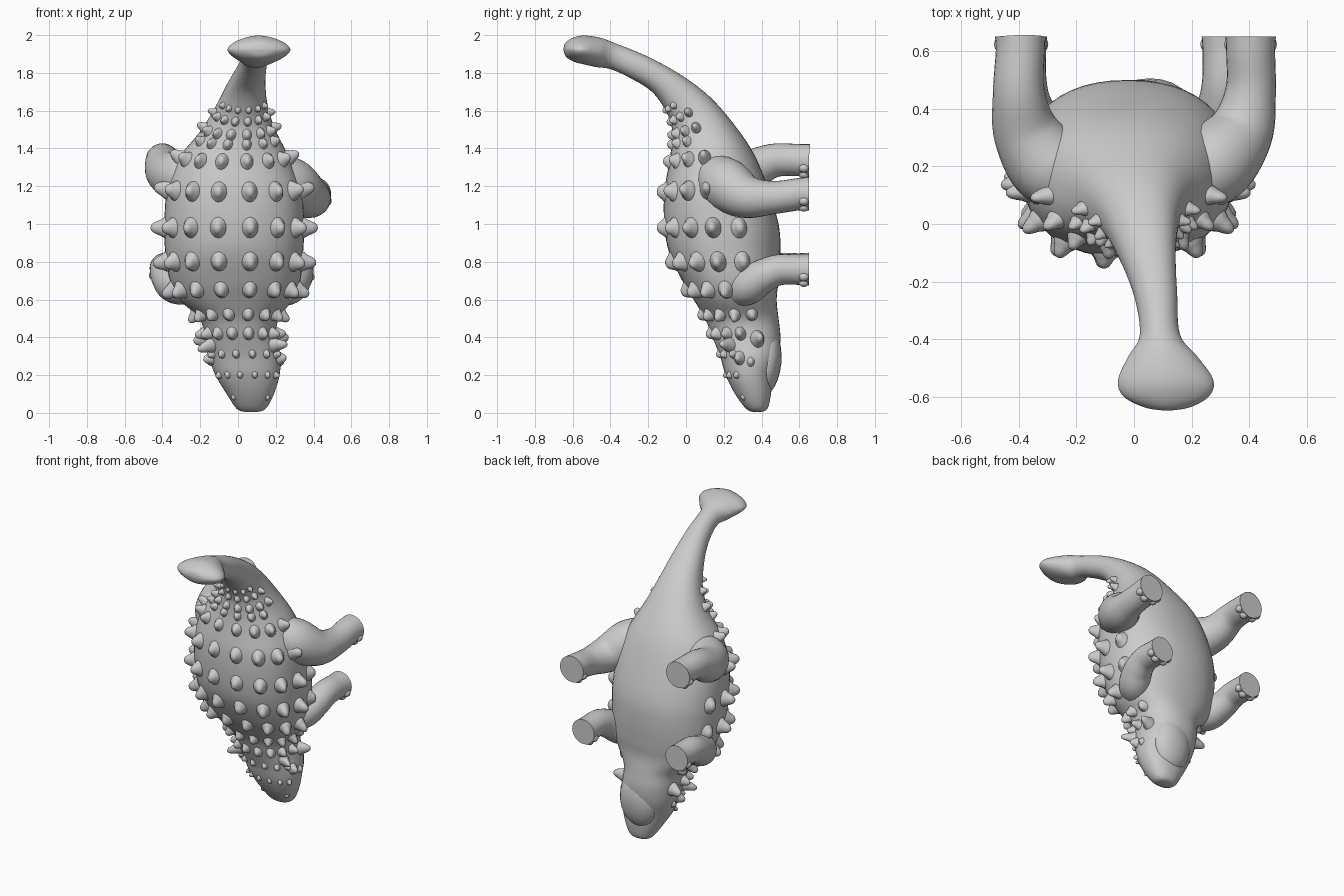
import bpy, bmesh, math
from mathutils import Vector, Matrix

if "Cube" in bpy.data.objects:
    bpy.data.objects.remove(bpy.data.objects["Cube"])


def finish(name, bm, angle=45):
    bmesh.ops.recalc_face_normals(bm, faces=bm.faces)
    me = bpy.data.meshes.new(name)
    bm.to_mesh(me)
    bm.free()
    ob = bpy.data.objects.new(name, me)
    bpy.context.collection.objects.link(ob)
    bpy.ops.object.select_all(action='DESELECT')
    ob.select_set(True)
    bpy.context.view_layer.objects.active = ob
    bpy.ops.object.shade_smooth_by_angle(angle=math.radians(angle))
    return ob


def skin(bm, rings):
    """Join closed rings of points into a capped tube."""
    loops = [[bm.verts.new(p) for p in r] for r in rings]
    n = len(loops[0])
    for a, b in zip(loops, loops[1:]):
        for i in range(n):
            j = (i + 1) % n
            bm.faces.new((a[i], a[j], b[j], b[i]))
    bm.faces.new(loops[0])
    bm.faces.new(loops[-1])


def spline(rows, t):
    """Catmull-Rom interpolation between rows of numbers."""
    last = len(rows) - 1
    i = max(0, min(int(t), last - 1))
    f = t - i
    p, q, r, s = (rows[max(0, min(k, last))] for k in range(i - 1, i + 3))
    return [0.5 * (2 * b + (c - a) * f + (2 * a - 5 * b + 4 * c - d) * f * f
                   + (3 * b - a - 3 * c + d) * f ** 3)
            for a, b, c, d in zip(p, q, r, s)]


def ball(bm, loc, size, rot=None):
    m = Matrix.Translation(loc) @ (rot or Matrix()) @ Matrix.Diagonal((*size, 1))
    bmesh.ops.create_uvsphere(bm, u_segments=20, v_segments=12, radius=1, matrix=m)


# Body sections, snout to tail club: centre x, half width, back y z, belly y z
BODY = [
    (.07, .02, .365, .004, .385, .004), (.07, .075, .32, .02, .43, .02),
    (.065, .125, .26, .1, .45, .1), (.05, .17, .21, .2, .46, .2),
    (.035, .19, .18, .3, .49, .3), (.015, .19, .14, .4, .5, .4),
    (.005, .21, .1, .5, .49, .5), (-.01, .30, .04, .6, .48, .6),
    (-.015, .345, -.02, .7, .49, .7), (-.02, .365, -.09, .85, .5, .85),
    (-.02, .37, -.115, 1.0, .49, 1.0), (-.02, .355, -.115, 1.17, .43, 1.2),
    (-.02, .295, -.09, 1.32, .36, 1.37), (0, .205, -.075, 1.44, .26, 1.52),
    (.02, .14, -.085, 1.55, .13, 1.67), (.045, .1, -.17, 1.69, -.02, 1.785),
    (.075, .075, -.29, 1.77, -.2, 1.885), (.09, .07, -.4, 1.82, -.37, 1.955),
    (.1, .12, -.47, 1.83, -.45, 1.985), (.11, .165, -.54, 1.845, -.54, 1.998),
    (.112, .15, -.595, 1.86, -.6, 1.985), (.115, .08, -.635, 1.885, -.638, 1.96),
    (.115, .01, -.648, 1.92, -.648, 1.93)]


def body_point(t, a):
    cx, hw, dy, dz, vy, vz = spline(BODY, t)
    e = 2 / (2.25 - 0.55 * max(0, min(1, (t - 15) / 4)))
    c = math.copysign(abs(math.cos(a)) ** e, math.cos(a))
    s = math.copysign(abs(math.sin(a)) ** e, math.sin(a))
    return Vector((cx + hw * s, (dy + vy) / 2 + (dy - vy) / 2 * c,
                   (dz + vz) / 2 + (dz - vz) / 2 * c))


bm = bmesh.new()
STEPS, SIDES = 5, 48
skin(bm, [[body_point(k / STEPS, 2 * math.pi * j / SIDES) for j in range(SIDES)]
          for k in range((len(BODY) - 1) * STEPS + 1)])
finish("body", bm)

# Lower jaw, set apart from the snout by the mouth gap
bm = bmesh.new()
ball(bm, (.055, .425, .27), (.135, .08, .175), Matrix.Rotation(math.radians(-5), 4, 'X'))
finish("lower_jaw", bm)


# Armour knobs, placed on the body surface
def knob(bm, z, deg, r, h):
    t = next(k / 100 for k in range(1500) if spline(BODY, k / 100)[3] >= z)
    a = math.radians(deg)
    p = body_point(t, a)
    u = (body_point(t + .05, a) - body_point(t - .05, a)).normalized()
    w = body_point(t, a + .04) - body_point(t, a - .04)
    n = w.cross(u).normalized()
    if n.dot(p - (body_point(t, 0) + body_point(t, math.pi)) / 2) < 0:
        n = -n
    v = n.cross(u)
    profile = [(1.25, -.3), (1.1, .08), (.88, .3), (.7, .6), (.5, .86), (.25, 1), (.04, 1.03)]
    skin(bm, [[p + n * h * hh + (u * math.cos(q) * 1.1 + v * math.sin(q) * .85) * r * rr
               for q in (2 * math.pi * k / 16 for k in range(16))]
              for rr, hh in profile])


ROWS = [(1.6, .017, 3), (1.54, .022, 4), (1.47, .026, 4), (1.42, .026, 3), (1.33, .035, 4),
        (1.17, .043, 4), (.98, .044, 5), (.8, .044, 5), (.65, .04, 5),
        (.52, .032, 5), (.42, .03, 4), (.31, .02, 3), (.2, .016, 3)]
bm = bmesh.new()
for z, r, count in ROWS:
    for i, deg in enumerate((11, 36, 60, 83, 105)[:count]):
        h = r * (1.0 + .22 * i if i < 4 else .9)
        for s in (-1, 1):
            knob(bm, z, s * deg, r, h)
finish("armour_knobs", bm, 60)

# Head horns, brow ridges and nostrils
bm = bmesh.new()
for s in (-1, 1):
    knob(bm, .36, s * 58, .034, .085)
    knob(bm, .39, s * 106, .038, .07)
    knob(bm, .29, s * 72, .03, .04)
    knob(bm, .27, s * 92, .02, .018)
    knob(bm, .08, s * 50, .014, .01)
finish("head_horns", bm, 60)

# Legs: path points x, y, z, radius from hip to flat foot
LEGS = {
    "hind_leg_right": [(.17, .14, 1.27, .11), (.28, .21, 1.21, .14), (.37, .32, 1.145, .115),
                       (.405, .46, 1.14, .088), (.405, .6, 1.158, .085), (.405, .652, 1.16, .088)],
    "hind_leg_left": [(-.17, .14, 1.27, .11), (-.29, .2, 1.25, .14), (-.375, .32, 1.275, .115),
                      (-.4, .46, 1.335, .09), (-.395, .6, 1.338, .085), (-.395, .652, 1.335, .088)],
    "front_leg_right": [(.17, .24, .66, .09), (.26, .32, .67, .1), (.305, .4, .72, .09),
                        (.318, .49, .757, .082), (.318, .6, .758, .08), (.318, .652, .757, .083)],
    "front_leg_left": [(-.2, .24, .67, .09), (-.32, .31, .68, .105), (-.37, .4, .72, .09),
                       (-.385, .49, .762, .082), (-.385, .6, .765, .08), (-.385, .652, .765, .083)]}
for name, path in LEGS.items():
    bm = bmesh.new()
    rings, total = [], (len(path) - 1) * 6
    for k in range(total + 1):
        t = k / 6
        x, y, z, r = spline(path, t)
        d = Vector(spline(path, min(t + .1, len(path) - 1))[:3]) - Vector(spline(path, max(t - .1, 0))[:3])
        if k == total:
            d = Vector((0, 1, 0))
        d.normalize()
        u = Vector((0, 0, 1)).cross(d).normalized()
        v = d.cross(u)
        rings.append([Vector((x, y, z)) + (u * math.cos(q) + v * math.sin(q)) * r
                      for q in (2 * math.pi * j / 28 for j in range(28))])
    skin(bm, rings)
    finish(name, bm)
    # Toes on the head-facing edge of the foot
    bm = bmesh.new()
    fx, fy, fz, fr = path[-1]
    for deg in (-150, -115, -65, -30):
        q = math.radians(deg)
        ball(bm, (fx + fr * .88 * math.cos(q), .624, fz + fr * .88 * math.sin(q)), (.024, .028, .024))
    finish(name + "_toes", bm)
